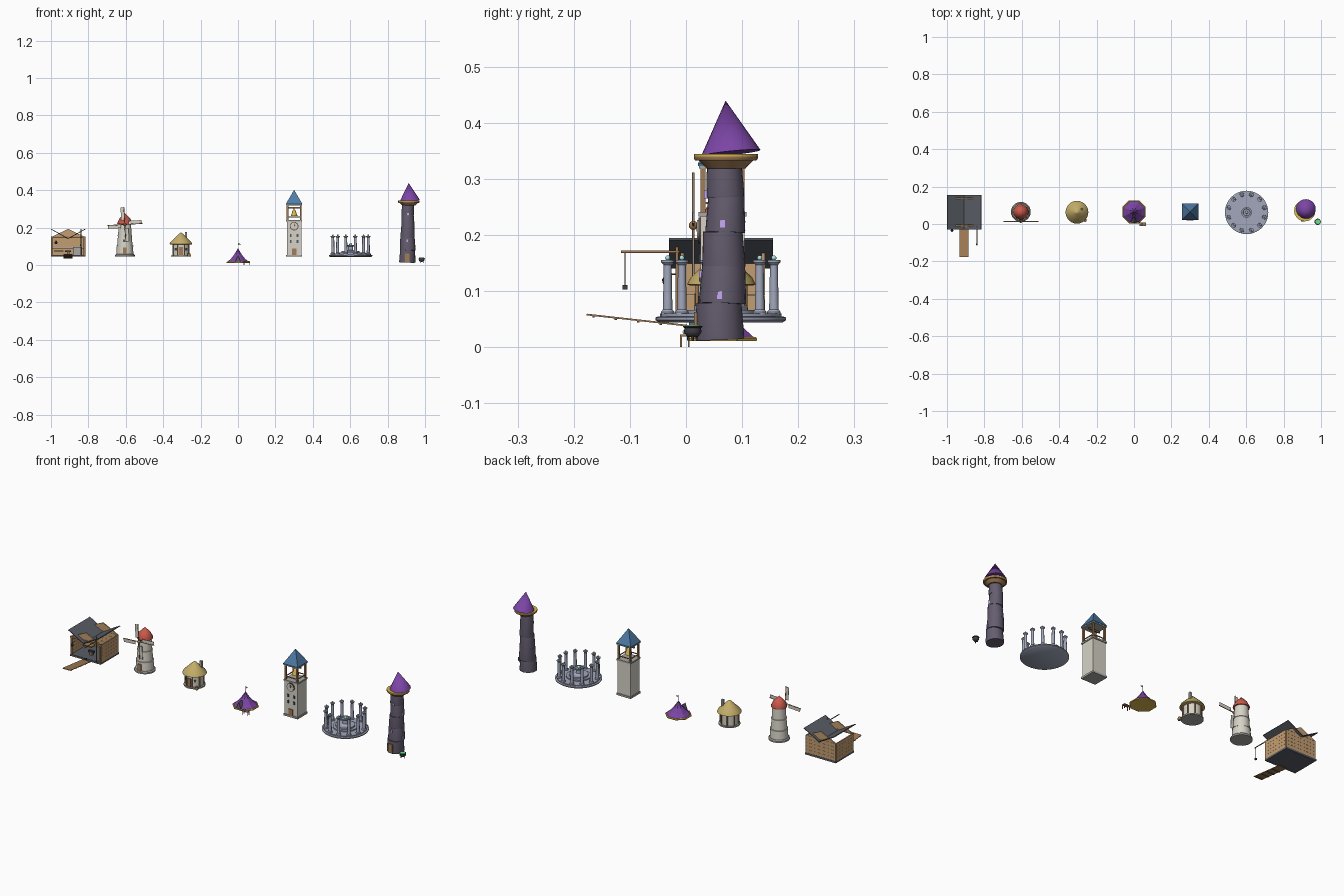
import bpy, bmesh
from math import sin, cos, pi, radians
from mathutils import Vector

if "Cube" in bpy.data.objects:
    bpy.data.objects.remove(bpy.data.objects["Cube"])

MATS = {}
COL = dict(wood=(.36, .2, .09), plank=(.55, .34, .17), dark=(.12, .08, .06), slate=(.1, .11, .13),
           iron=(.05, .05, .06), plaster=(.68, .65, .57), stone=(.4, .39, .37), red=(.6, .1, .07),
           straw=(.55, .42, .14), purple=(.2, .06, .38), gold=(.7, .48, .08), blue=(.08, .2, .38),
           marble=(.36, .39, .5), teal=(.4, .75, .72), night=(.13, .11, .16), violet=(.6, .4, .95),
           green=(.15, .75, .25), glass=(.08, .1, .14))

def mat(key):
    if key not in MATS:
        MATS[key] = bpy.data.materials.new(key)
        MATS[key].diffuse_color = (*COL[key], 1)
    return MATS[key]

def finish(name, bm, m, loc=(0, 0, 0), rot=(0, 0, 0), smooth=0):
    bmesh.ops.recalc_face_normals(bm, faces=bm.faces)
    me = bpy.data.meshes.new(name)
    bm.to_mesh(me)
    bm.free()
    if smooth:
        me.shade_smooth()
        me.set_sharp_from_angle(angle=radians(smooth))
    me.materials.append(mat(m))
    ob = bpy.data.objects.new(name, me)
    bpy.context.collection.objects.link(ob)
    ob.location, ob.rotation_euler = loc, rot
    return ob

def box(name, c, s, m, rot=(0, 0, 0)):
    bm = bmesh.new()
    bmesh.ops.create_cube(bm, size=1)
    bmesh.ops.scale(bm, vec=s, verts=bm.verts)
    return finish(name, bm, m, c, rot)

def lathe(name, prof, c, m, n=24, rot=(0, 0, 0), smooth=35, turn=0):
    bm = bmesh.new()
    rings = []
    for r, z in prof:
        k = 1 if r == 0 else n
        rings.append([bm.verts.new((r * cos(turn + 2 * pi * i / n), r * sin(turn + 2 * pi * i / n), z)) for i in range(k)])
    for a, b in zip(rings, rings[1:]):
        for i in range(n):
            j = (i + 1) % n
            q = [a[i % len(a)], a[j % len(a)], b[j % len(b)], b[i % len(b)]]
            q = list(dict.fromkeys(q))
            if len(q) > 2:
                bm.faces.new(q)
    for ring in (rings[0], rings[-1]):
        if len(ring) > 1:
            bm.faces.new(ring)
    return finish(name, bm, m, c, rot, smooth)

def rod(name, a, b, r, m, n=8):
    a, b = Vector(a), Vector(b)
    d = b - a
    return lathe(name, [(r, 0), (r, d.length)], a, m, n, d.to_track_quat('Z', 'Y').to_euler(), 50)

def ball(name, c, r, m):
    return lathe(name, [(r * sin(pi * i / 8), -r * cos(pi * i / 8)) if 0 < i < 8 else (0, (i - 4) / 4 * r)
                        for i in range(9)], c, m, 12, smooth=60)

def gable(name, pts, y0, y1, m):
    bm = bmesh.new()
    f = bm.faces.new([bm.verts.new((x, y0, z)) for x, z in pts])
    e = bmesh.ops.extrude_face_region(bm, geom=[f])['geom']
    bmesh.ops.translate(bm, vec=(0, y1 - y0, 0), verts=[v for v in e if isinstance(v, bmesh.types.BMVert)])
    return finish(name, bm, m)

# Workshop: open-fronted barn with upswept roof slabs, ramp and crane
X = -.908
box('workshop_floor', (X, .065, .05), (.184, .155, .01), 'slate')
for i in range(5):
    z = .064 + i * .019
    box('workshop_back_plank', (X, .138, z), (.18, .006, .0185), 'plank')
    for s in (-1, 1):
        box('workshop_side_plank', (X + s * .089, .065, z), (.006, .146, .0185), 'plank')
gable('workshop_back_gable', [(X - .09, .15), (X + .09, .15), (X, .193)], .135, .141, 'plank')
gable('workshop_front_gable', [(X - .09, .15), (X + .09, .15), (X, .193)], -.01, -.004, 'plank')
for s in (-1, 1):
    box('workshop_roof_slab', (X + s * .046, .0625, .167), (.104, .185, .004), 'slate', (0, -s * .51, 0))
    box('workshop_corner_post', (X + s * .087, -.008, .1), (.009, .009, .1), 'wood')
box('workshop_front_beam', (X, -.008, .149), (.184, .009, .008), 'wood')
box('workshop_bench', (X - .05, .09, .075), (.05, .03, .006), 'wood')
box('workshop_forge', (X + .05, .1, .075), (.05, .05, .045), 'stone')
box('anvil_foot', (X, .04, .062), (.014, .014, .016), 'wood')
box('anvil_top', (X, .04, .074), (.032, .012, .01), 'iron')
box('ramp', (X, -.085, .048), (.048, .185, .003), 'wood', (-.11, 0, 0))
for i in range(4):
    y = -.165 + i * .04
    box('ramp_cleat', (X, y, .0545 - i * .0044), (.048, .004, .003), 'dark')
rod('crane_post', (-.84, -.016, .05), (-.84, -.016, .193), .003, 'wood')
rod('crane_arm', (-.84, -.012, .17), (-.84, -.116, .17), .0025, 'wood')
rod('crane_rope', (-.84, -.109, .17), (-.84, -.109, .11), .0008, 'dark')
box('crane_weight', (-.84, -.109, .107), (.009, .009, .008), 'iron')
rod('lantern_arm', (-.973, -.01, .13), (-.973, -.035, .13), .0015, 'dark')
lathe('lantern', [(.006, .113), (.008, .12), (.003, .129)], (-.973, -.035, 0), 'iron', 8)

# Windmill
P = (-.605, .065, 0)
lathe('windmill_base', [(.053, .045), (.053, .053), (.048, .058)], P, 'stone')
lathe('windmill_tower', [(.046, .057), (.043, .1), (.045, .1), (.045, .104), (.041, .105), (.037, .155),
                         (.039, .156), (.039, .16), (.036, .161), (.033, .222)], P, 'plaster')
lathe('windmill_cap', [(.04, .22), (.041, .224), (.028, .25), (0, .278)], P, 'red', 16, smooth=40)
H = Vector((-.605, .013, .217))
rod('windmill_axle', (-.605, .06, .217), (-.605, .006, .217), .004, 'dark')
ball('windmill_hub', H, .008, 'wood')
for k in range(4):
    a = k * pi / 2 + .06
    d, s = Vector((cos(a), 0, sin(a))), Vector((-sin(a), 0, cos(a)))
    rod('sail_spar', H, H + d * .094, .0022, 'wood')
    box('sail_cloth', H + d * .056 + s * .008, (.07, .002, .02), 'plaster', (0, -a, 0))
    for t in (.025, .045, .065, .085):
        rod('sail_batten', H + d * t - s * .002, H + d * t + s * .018, .001, 'wood', 6)
box('windmill_door', (-.605, .019, .075), (.02, .006, .036), 'wood')
for x, z in ((-.61, .13), (-.6, .18)):
    box('windmill_window', (x, .028, z), (.011, .006, .014), 'glass')

# Round hut with thatched roof
P = (-.305, .063, 0)
lathe('hut_base', [(.054, .045), (.054, .052)], P, 'stone')
lathe('hut_wall', [(.044, .05), (.044, .122)], P, 'plaster')
lathe('hut_thatch', [(.056, .11), (.061, .112), (.055, .124), (.028, .15), (.009, .168), (0, .174)], P, 'straw', smooth=40)
for i in range(8):
    a = pi / 8 + i * pi / 4
    x, y = P[0] + .047 * cos(a), P[1] + .047 * sin(a)
    rod('hut_post', (x, y, .048), (x, y, .12), .003, 'wood')
box('hut_door', (-.305, .018, .074), (.02, .006, .044), 'wood')
for s in (-1, 1):
    box('hut_window', (-.305 + s * .028, .028, .085), (.01, .006, .012), 'glass', (0, 0, s * .68))
box('hut_chimney', (-.278, .08, .148), (.012, .012, .056), 'stone')
lathe('hut_barrel', [(.007, .045), (.009, .053), (.007, .062)], (-.262, .02, 0), 'wood', 10)

# Octagonal tent with pennant and market table
P = (0, .065, 0)
lathe('tent_roof', [(.065, .014), (.042, .033), (.022, .056), (0, .09)], P, 'purple', 8, smooth=0, turn=pi / 8)
lathe('tent_rim', [(.066, .011), (.067, .015), (.064, .018)], P, 'gold', 8, smooth=0, turn=pi / 8)
gable('tent_opening', [(-.015, .016), (.015, .016), (0, .055)], .005, .035, 'night')
rod('tent_pole', (0, .065, .08), (0, .065, .118), .0013, 'wood')
gable('tent_pennant', [(0, .117), (0, .106), (.017, .112)], .0645, .0655, 'gold')
box('table_top', (.047, -.002, .021), (.036, .018, .004), 'wood')
for sx in (-1, 1):
    for sy in (-1, 1):
        box('table_leg', (.047 + sx * .015, -.002 + sy * .007, .01), (.003, .003, .02), 'wood')
ball('table_orb', (.042, -.002, .027), .004, 'teal')

# Clock tower
X, Y = .3, .065
box('clock_tower_plinth', (X, Y, .05), (.086, .086, .01), 'stone')
box('clock_tower_body', (X, Y, .144), (.078, .078, .18), 'plaster')
box('belfry_floor', (X, Y, .237), (.086, .086, .008), 'stone')
for sx in (-1, 1):
    for sy in (-1, 1):
        box('belfry_post', (X + sx * .035, Y + sy * .035, .281), (.009, .009, .082), 'wood')
    box('belfry_rail_x', (X, Y + sx * .035, .257), (.07, .004, .004), 'wood')
    box('belfry_rail_y', (X + sx * .035, Y, .257), (.004, .07, .004), 'wood')
box('belfry_beam', (X, Y, .306), (.07, .007, .007), 'wood')
lathe('bell', [(.018, .262), (.0165, .268), (.012, .277), (.01, .288), (.005, .295), (0, .297)], (X, Y, 0), 'gold', 16, smooth=50)
rod('bell_hanger', (X, Y, .294), (X, Y, .306), .002, 'iron')
box('belfry_top', (X, Y, .322), (.084, .084, .008), 'stone')
lathe('clock_tower_roof', [(.061, .323), (.062, .327), (0, .402)], (X, Y, 0), 'blue', 4, smooth=0, turn=pi / 4)
lathe('clock_rim', [(.023, 0), (.023, .005)], (X, .027, .208), 'dark', 24, (pi / 2, 0, 0))
lathe('clock_face', [(.019, 0), (.019, .007)], (X, .027, .208), 'plaster', 24, (pi / 2, 0, 0))
box('clock_hour_hand', (X + .004, .0195, .211), (.011, .002, .002), 'iron', (0, -.6, 0))
box('clock_minute_hand', (X, .0195, .214), (.002, .002, .015), 'iron')
box('clock_tower_door', (X, .026, .07), (.024, .006, .036), 'wood')
for s in (-1, 1):
    for z in (.125, .158):
        box('clock_tower_window', (X + s * .018, .026, z), (.01, .005, .016), 'glass')

# Open circular shrine
P = (.602, .062, 0)
lathe('shrine_base', [(.11, .044), (.116, .048), (.116, .053), (.111, .055), (.108, .055), (.108, .06)], P, 'marble', 40)
lathe('shrine_dais', [(.062, .058), (.062, .066), (.048, .066), (.048, .074)], P, 'marble', 32)
lathe('altar', [(.024, .074), (.014, .08), (.013, .098), (.028, .103), (.028, .108), (.02, .108), (.018, .104)], P, 'marble', 16)
ball('altar_orb', (P[0], P[1], .11), .008, 'teal')
for i in range(12):
    a = pi / 12 + i * pi / 6
    c = (P[0] + .098 * cos(a), P[1] + .098 * sin(a), 0)
    lathe('shrine_column', [(.012, .058), (.012, .063), (.0085, .067), (.007, .146), (.0115, .151), (.0115, .155)], c, 'marble', 12)
    ball('column_orb', (c[0], c[1], .159), .0045, 'teal')

# Crooked mage tower: stacked leaning drums
for i, (x, y, r) in enumerate([(.905, .0605, .043), (.908, .065, .0415), (.906, .0675, .038), (.909, .07, .035), (.907, .07, .0335)]):
    z = .014 + i * .0635
    lathe('mage_tower_drum', [(r, 0), (r + .0005, .004), (r - .003, .066)], (x, y, z), 'night', 20,
          (.03 * (-1) ** i, .03 * (-1) ** i, 0))
P = (.913, .071, 0)
lathe('balcony_bracket', [(.034, .318), (.05, .334)], P, 'wood', 20)
lathe('balcony', [(.055, .333), (.057, .336), (.057, .34)], P, 'wood', 20)
lathe('balcony_rim', [(.057, .34), (.057, .344), (.05, .344)], P, 'gold', 20)
lathe('mage_tower_roof', [(.053, 0), (.051, .004), (0, .094)], (.919, .08, .346), 'purple', 20, (.1, -.07, 0), 40)
box('mage_tower_door', (.905, .018, .04), (.024, .008, .046), 'wood')
for x, y, z in ((.946, .06, .093), (.94, .065, .22), (.938, .085, .329)):
    box('mage_side_window', (x, y, z), (.008, .009, .014), 'violet')
for x, y, z in ((.905, .027, .13), (.909, .036, .272)):
    box('mage_front_window', (x, y, z), (.01, .008, .014), 'violet')
C = (.982, .012, 0)
lathe('cauldron', [(0, .017), (.01, .019), (.016, .027), (.0145, .034), (.017, .036), (.017, .038), (.014, .038)], C, 'iron', 16, smooth=50)
lathe('potion', [(.014, .0375), (.013, .0395)], C, 'green', 16)
for k in range(3):
    a = k * 2 * pi / 3
    rod('cauldron_leg', (C[0] + .009 * cos(a), C[1] + .009 * sin(a), .012), (C[0] + .009 * cos(a), C[1] + .009 * sin(a), .022), .002, 'iron')

for m in bpy.data.materials:
    if m.users and not m.is_grease_pencil:
        m.use_nodes = True
        m.node_tree.nodes["Principled BSDF"].inputs["Base Color"].default_value = m.diffuse_color
